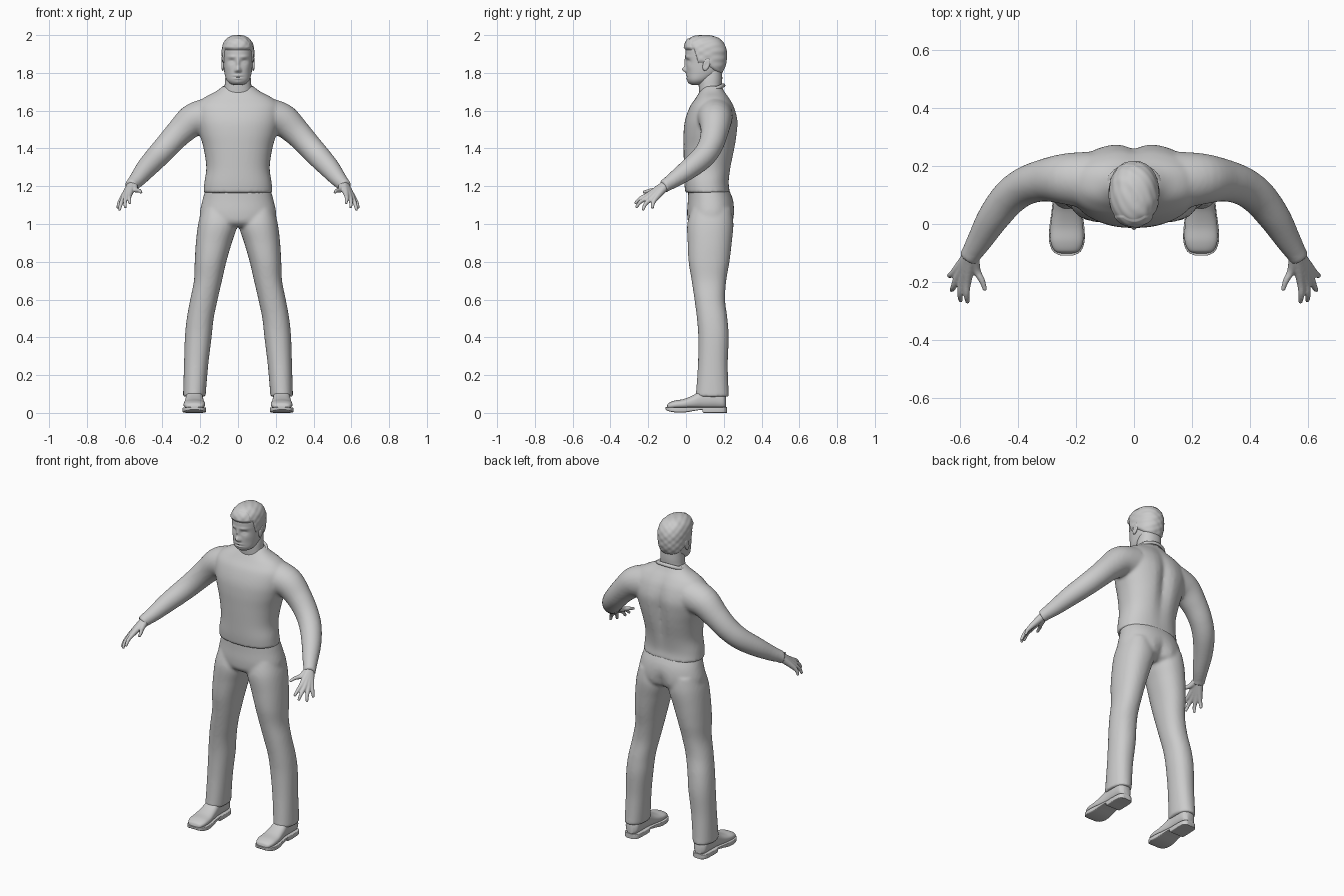
import bpy, bmesh, math
from mathutils import Vector

if "Cube" in bpy.data.objects:
    bpy.data.objects.remove(bpy.data.objects["Cube"])

GREY = bpy.data.materials.new("plain grey")
GREY.diffuse_color = (0.6, 0.6, 0.6, 1)
GREY.use_nodes = True
GREY.node_tree.nodes["Principled BSDF"].inputs["Base Color"].default_value = GREY.diffuse_color


def smooth_rows(rows, n):
    """Catmull-Rom interpolation of equally long number rows."""
    out = []
    for i in range(len(rows) - 1):
        a, b, c, d = (rows[max(i - 1, 0)], rows[i], rows[i + 1],
                      rows[min(i + 2, len(rows) - 1)])
        for k in range(n):
            t = k / n
            out.append([0.5 * (2 * q + (r - p) * t + (2 * p - 5 * q + 4 * r - s) * t * t
                               + (3 * q - p - 3 * r + s) * t ** 3)
                        for p, q, r, s in zip(a, b, c, d)])
    out.append(list(rows[-1]))
    return out


def skin(bm, rings):
    """Bridge rings of points and cap both ends."""
    rings = [[bm.verts.new(p) for p in ring] for ring in rings]
    m = len(rings[0])
    for a, b in zip(rings, rings[1:]):
        for i in range(m):
            bm.faces.new((a[i], a[(i + 1) % m], b[(i + 1) % m], b[i]))
    bm.faces.new(rings[0][::-1])
    bm.faces.new(rings[-1])


def loft(bm, rows, n=6, segs=48, e=2.2, axis="z", side=1, groove=None):
    """Rows are (position, x0, x1, low, high) of rounded cross-sections."""
    rings = []
    for pos, x0, x1, lo, hi in smooth_rows(rows, n):
        ring = []
        for i in range(segs):
            a = math.tau * i / segs
            c, s = math.cos(a), math.sin(a)
            x = (x0 + x1) / 2 + (x1 - x0) / 2 * math.copysign(abs(c) ** (2 / e), c)
            w = (lo + hi) / 2 + (hi - lo) / 2 * math.copysign(abs(s) ** (2 / e), s)
            if groove and s > 0:
                w -= groove(pos) * math.exp(-(x / 0.035) ** 2)
            ring.append((side * x, w, pos) if axis == "z" else (side * x, pos, w))
        rings.append(ring)
    skin(bm, rings)


def tube(bm, pts, n=5, segs=20, side=1):
    """Points are (x, y, z, radius)."""
    rows = smooth_rows(pts, n)
    rings = []
    for i, (x, y, z, r) in enumerate(rows):
        t = (Vector(rows[min(i + 1, len(rows) - 1)][:3]) - Vector(rows[max(i - 1, 0)][:3])).normalized()
        u = t.cross(Vector((0, 0, 1))).normalized()
        v = t.cross(u)
        ring = []
        for k in range(segs):
            a = math.tau * k / segs
            p = Vector((x, y, z)) + r * (math.cos(a) * u + math.sin(a) * v)
            ring.append((side * p.x, p.y, p.z))
        rings.append(ring)
    skin(bm, rings)


def sym(rows):
    return [(z, -h, h, lo, hi) for z, h, lo, hi in rows]


def finish(bm, name, voxel=0, relax=0, mirror=False, angle=50):
    bmesh.ops.recalc_face_normals(bm, faces=bm.faces)
    me = bpy.data.meshes.new(name)
    bm.to_mesh(me)
    bm.free()
    ob = bpy.data.objects.new(name, me)
    bpy.context.collection.objects.link(ob)
    me.materials.append(GREY)
    bpy.ops.object.select_all(action="DESELECT")
    ob.select_set(True)
    bpy.context.view_layer.objects.active = ob
    bpy.ops.object.shade_smooth_by_angle(angle=math.radians(angle))
    if mirror:
        ob.modifiers.new("mirror", "MIRROR").use_mirror_merge = False
    if voxel:
        mod = ob.modifiers.new("blend", "REMESH")
        mod.mode, mod.voxel_size, mod.use_smooth_shade = "VOXEL", voxel, True
        mod = ob.modifiers.new("relax", "SMOOTH")
        mod.factor, mod.iterations = 0.5, relax
    return ob


# Sweater: torso with a spine groove, blended with both sleeves
bm = bmesh.new()
loft(bm, sym([(1.165, .183, -.004, .234), (1.22, .178, -.009, .228), (1.30, .168, -.011, .240),
              (1.40, .182, -.013, .262), (1.48, .205, -.013, .274), (1.55, .222, -.005, .277),
              (1.62, .222, .020, .257), (1.665, .185, .050, .232), (1.70, .12, .072, .207),
              (1.73, .08, .09, .190)]), e=2.3,
     groove=lambda z: .024 * math.exp(-((z - 1.47) / .17) ** 2))
for s in (1, -1):
    tube(bm, [(.15, .15, 1.57, .10), (.235, .155, 1.55, .088), (.31, .15, 1.485, .073),
              (.375, .13, 1.415, .066), (.43, .09, 1.355, .062), (.485, .02, 1.295, .055),
              (.53, -.055, 1.24, .044), (.563, -.108, 1.205, .035), (.57, -.12, 1.198, .037)],
         segs=32, side=s)
finish(bm, "sweater", .009, 5)

# Trousers: pelvis blended with both legs
bm = bmesh.new()
loft(bm, sym([(1.20, .168, .012, .218), (1.13, .187, .010, .249), (1.06, .202, .006, .259),
              (1.01, .195, .012, .250), (.985, .15, .04, .215)]),
     groove=lambda z: .022 * math.exp(-((z - 1.02) / .06) ** 2))
for s in (1, -1):
    loft(bm, [(1.08, .03, .19, .03, .24), (1.0, .004, .211, .007, .251), (.9, .033, .223, .009, .242),
              (.8, .062, .229, .014, .230), (.7, .085, .233, .030, .213), (.6, .108, .253, .045, .207),
              (.5, .129, .271, .058, .219), (.4, .140, .281, .065, .226), (.25, .158, .286, .063, .221),
              (.085, .172, .291, .051, .227)], side=s)
finish(bm, "trousers", .009, 4)

# Collar
bpy.ops.mesh.primitive_torus_add(major_radius=.083, minor_radius=.009, major_segments=48,
                                 minor_segments=10, location=(0, .135, 1.706), rotation=(.42, 0, 0))
collar = bpy.context.object
collar.name = "collar"
collar.scale = (1.05, .86, 1.2)
collar.data.materials.append(GREY)
bpy.ops.object.shade_smooth()

# Neck
bm = bmesh.new()
loft(bm, sym([(1.65, .085, .075, .20), (1.72, .072, .068, .190), (1.77, .068, .070, .192),
              (1.83, .060, .10, .190)]))
finish(bm, "neck")

# Head with carved face
HEAD = sym([(1.735, .02, .035, .07), (1.745, .045, .018, .10), (1.765, .062, .007, .135),
            (1.80, .072, .003, .182), (1.84, .077, .002, .203), (1.88, .079, -.002, .209),
            (1.92, .079, -.003, .208), (1.955, .071, .003, .194), (1.978, .053, .022, .17),
            (1.989, .032, .048, .14), (1.993, .01, .08, .11)])
FACE = [(0, 1.818, .013, .014, .021), (0, 1.85, .009, .028, .010),       # nose
        (.012, 1.811, .007, .007, .006),                                  # nostrils
        (.034, 1.861, .017, .011, -.010), (.034, 1.858, .011, .006, .005),  # eyes
        (.034, 1.885, .024, .008, .005), (.05, 1.83, .018, .018, .003),   # brows, cheeks
        (0, 1.786, .022, .005, .006), (0, 1.770, .018, .005, .006),       # lips
        (0, 1.778, .025, .003, -.004), (0, 1.750, .018, .012, .004)]      # mouth, chin
bm = bmesh.new()
loft(bm, HEAD, n=8, segs=128)
for v in bm.verts:
    if v.co.y < .08:
        x, z = abs(v.co.x), v.co.z
        v.co.y -= sum(d * math.exp(-((x - fx) / sx) ** 2 - ((z - fz) / sz) ** 2)
                      for fx, fz, sx, sz, d in FACE)
finish(bm, "head", angle=80)


# Hair: a shell that dips into the head below the hairline
def hairline(y):
    drop = min(max((y - .045) / .02, 0), 1)
    return 1.922 - .07 * drop - .75 * max(y - .10, 0)


bm = bmesh.new()
loft(bm, HEAD, n=8, segs=128)
bmesh.ops.recalc_face_normals(bm, faces=bm.faces)
bm.normal_update()
for v, nrm in [(v, v.normal.copy()) for v in bm.verts]:
    t = min(max((v.co.z - hairline(v.co.y)) / .012, -1), 1)
    thick = .010 if v.co.y < .03 and v.co.z < 1.975 else .007
    tuft = .0012 * math.sin(v.co.x * 130 + v.co.y * 90) * math.sin(v.co.z * 160)
    v.co += nrm * ((thick + tuft) * t if t > 0 else .012 * t)
finish(bm, "hair", angle=80)

# Ears
bm = bmesh.new()
bmesh.ops.create_uvsphere(bm, u_segments=20, v_segments=12, radius=1)
for v in bm.verts:
    x, y, z = v.co
    hollow = .006 * math.exp(-(y * y + z * z) / .3) if x > 0 else 0
    v.co = (.081 + .010 * x - hollow, .108 + .019 * y + .008 * z, 1.845 + .034 * z)
finish(bm, "ears", mirror=True)

# Hands: wrist, knuckle, middle joint and tip of every digit, blended
bm = bmesh.new()
wrist = (.558, -.10, 1.212, .026)
for knuckle, joint, tip in [
        ((.573, -.195, 1.158), (.576, -.242, 1.135), (.572, -.270, 1.108)),
        ((.590, -.192, 1.147), (.598, -.240, 1.118), (.596, -.265, 1.086)),
        ((.605, -.180, 1.138), (.620, -.215, 1.105), (.628, -.228, 1.072)),
        ((.614, -.162, 1.134), (.630, -.175, 1.108), (.637, -.178, 1.082)),
        ((.542, -.158, 1.182), (.523, -.195, 1.176), (.512, -.228, 1.167))]:
    tube(bm, [wrist, knuckle + (.0145,), joint + (.0105,), tip + (.0075,)], segs=14)
finish(bm, "hands", .004, 3, mirror=True)


# Shoes: upper, and a sole with raised arch and heel
def foot(rows, c=.231):
    return [(y, c - h, c + h, lo, hi) for y, h, lo, hi in rows]


bm = bmesh.new()
loft(bm, foot([(-.101, .018, .025, .036), (-.092, .042, .02, .052), (-.06, .056, .02, .065),
               (-.01, .056, .02, .074), (.04, .050, .02, .095), (.09, .045, .02, .125),
               (.15, .045, .02, .135), (.195, .041, .02, .115), (.213, .022, .025, .09)]),
     e=2.4, axis="y")
finish(bm, "shoe_uppers", mirror=True)
bm = bmesh.new()
loft(bm, foot([(-.108, .022, .018, .03), (-.095, .047, .010, .03), (-.06, .061, .003, .03),
               (-.01, .060, .002, .03), (.04, .053, .010, .03), (.088, .048, .016, .03),
               (.092, .048, 0, .03), (.15, .049, 0, .03), (.20, .044, 0, .03), (.217, .024, 0, .03)]),
     n=3, e=9, axis="y")
finish(bm, "shoe_soles", mirror=True, angle=35)
